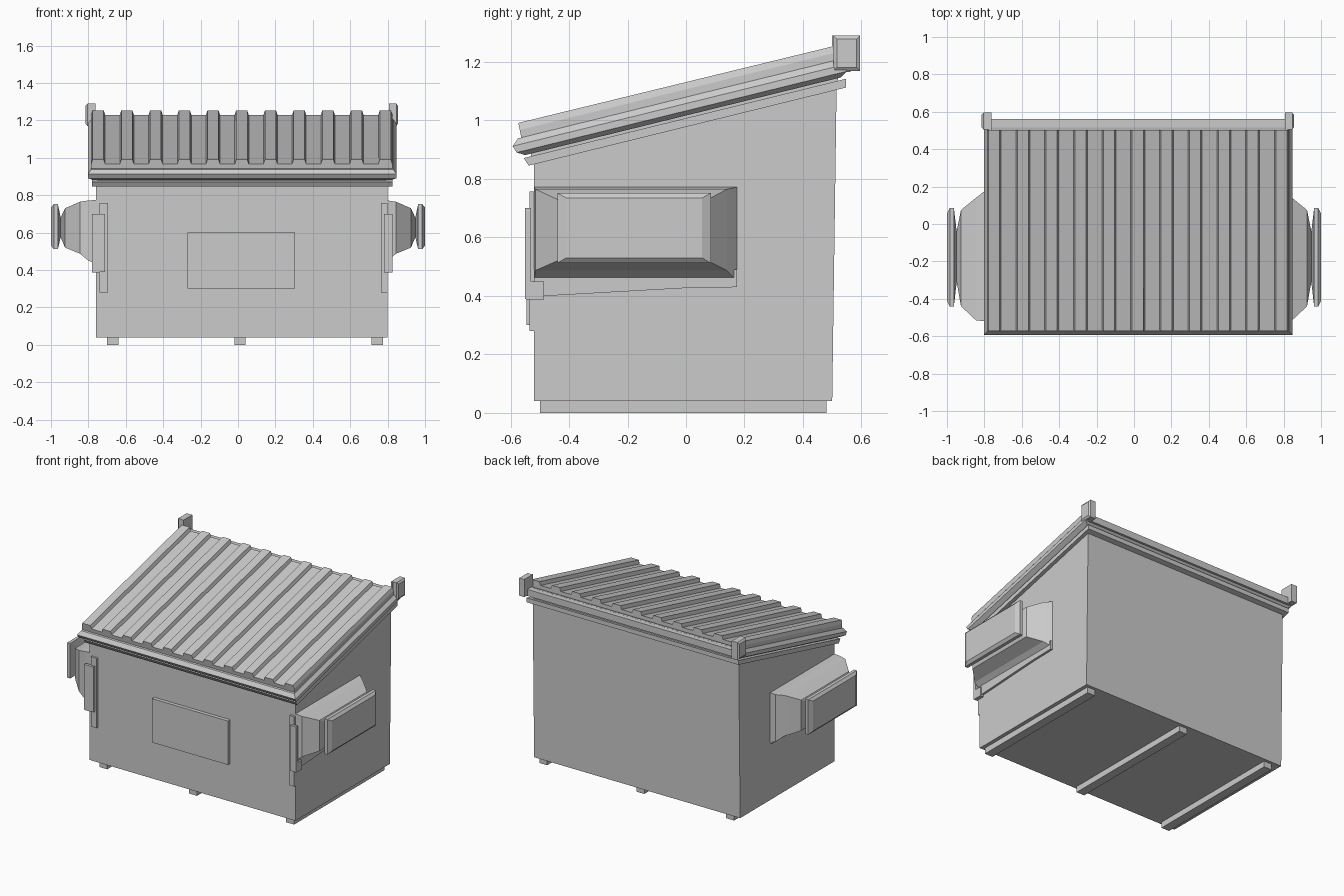
import bpy, bmesh


def finish(name, bm):
    bmesh.ops.recalc_face_normals(bm, faces=bm.faces)
    me = bpy.data.meshes.new(name)
    bm.to_mesh(me)
    bm.free()
    ob = bpy.data.objects.new(name, me)
    bpy.context.collection.objects.link(ob)
    return ob


def loft(name, rings):
    """Skin a list of equal-length point rings and cap both ends."""
    bm = bmesh.new()
    vs = [[bm.verts.new(p) for p in r] for r in rings]
    n = len(rings[0])
    for a, b in zip(vs, vs[1:]):
        for i in range(n):
            j = (i + 1) % n
            bm.faces.new((a[i], a[j], b[j], b[i]))
    bm.faces.new(vs[0])
    bm.faces.new(vs[-1])
    return finish(name, bm)


def box(name, x0, x1, y0, y1, z0, z1):
    return loft(name, [[(x0, y0, z), (x1, y0, z), (x1, y1, z), (x0, y1, z)] for z in (z0, z1)])


def extrude_x(name, x0, x1, yz):
    return loft(name, [[(x, y, z) for y, z in yz] for x in (x0, x1)])


def slope(y):
    return 0.983 + 0.246 * y


def sloped_layers(name, layers):
    """Stack rectangles (x0, x1, y0, y1, height above the sloping body top)."""
    return loft(name, [[(x, y, slope(y) + h) for x, y in
                        ((x0, y0), (x1, y0), (x1, y1), (x0, y1))]
                       for x0, x1, y0, y1, h in layers])


# Container with sloping top
extrude_x("body", -0.76, 0.80, [(-0.52, 0.04), (0.50, 0.04), (0.515, 1.11), (-0.52, 0.855)])

# Floor skids
for x in (-0.70, -0.02, 0.715):
    box("skid", x, x + 0.06, -0.50, 0.48, 0, 0.04)

# Rim flange around the opening
sloped_layers("rim", [(-0.78, 0.825, -0.538, 0.548, -0.005), (-0.78, 0.825, -0.555, 0.548, 0.025)])

# Lid: neck inside the gap, then the overhanging edge
sloped_layers("lid_seat", [(-0.75, 0.79, -0.53, 0.52, 0.02), (-0.75, 0.79, -0.53, 0.52, 0.06)])
sloped_layers("lid_edge", [(-0.775, 0.82, -0.55, 0.53, 0.034),
                           (-0.803, 0.848, -0.579, 0.55, 0.050),
                           (-0.803, 0.848, -0.593, 0.54, 0.075),
                           (-0.785, 0.83, -0.575, 0.53, 0.097)])

# Corrugated lid sheet: rib profile across x, swept up the slope
profile = [(-0.785, 0.09)]
for i in range(11):
    x = -0.785 + i * 0.1535
    profile += [(x, 0.123), (x + 0.008, 0.147), (x + 0.067, 0.147), (x + 0.075, 0.123)]
profile.append((0.825, 0.09))
rings = []
for y, lean in ((-0.562, -0.2), (0.503, 0)):
    rings.append([(x, y + lean * (h - 0.09), slope(y) + h) for x, h in profile])
loft("lid_ribs", rings)

# Hinge bar and end brackets
box("hinge_bar", -0.78, 0.83, 0.515, 0.562, 1.165, 1.21)
for a, b in ((-0.775, -0.815), (0.82, 0.855)):
    ring = lambda x, d: [(x, 0.505 + d, 1.17 + d), (x, 0.595 - d, 1.17 + d),
                         (x, 0.595 - d, 1.29 - d), (x, 0.505 + d, 1.29 - d)]
    loft("hinge_bracket", [ring(a, 0), ring(a + (b - a) * 0.75, 0), ring(b, 0.012)])
    s = 1 if b > 0 else -1
    box("bracket_flange", min(a, a - s * 0.012), max(a, a - s * 0.012), 0.50, 0.595, 1.17, 1.29)

# Side lifting pockets: (|x|, y0, y1, z0, z1)
sections = [(0.75, -0.52, 0.175, 0.43, 0.775), (0.80, -0.52, 0.175, 0.45, 0.772),
            (0.845, -0.515, 0.14, 0.487, 0.765), (0.925, -0.44, 0.075, 0.52, 0.73),
            (0.948, -0.31, -0.04, 0.575, 0.68)]
plate = [(0.948, -0.31, -0.04, 0.575, 0.68), (0.963, -0.44, 0.085, 0.512, 0.752),
         (0.985, -0.44, 0.085, 0.512, 0.752), (1.0, -0.41, 0.055, 0.53, 0.735)]
for s in (-1, 1):
    for name, secs in (("lift_pocket", sections), ("lift_plate", plate)):
        loft(name, [[(s * x, y0, z0), (s * x, y1, z0), (s * x, y1, z1), (s * x, y0, z1)]
                    for x, y0, y1, z0, z1 in secs])
    # Gusset under the pocket
    wall = -0.76 if s < 0 else 0.80
    extrude_x("pocket_gusset", wall - s * 0.01, wall + s * 0.015,
              [(-0.52, 0.49), (0.175, 0.49), (0.175, 0.43), (0.0, 0.427), (-0.48, 0.40), (-0.52, 0.40)])

# Front corner straps and guards
for sx, gx in (((-0.74, -0.695), (-0.78, -0.71)), ((0.765, 0.80), (0.78, 0.825))):
    box("corner_strap", *sx, -0.535, -0.515, 0.28, 0.757)
    box("corner_guard", *gx, -0.55, -0.53, 0.30 + 0.09, 0.70)
for x0, x1 in ((-0.78, -0.74), (0.78, 0.825)):
    box("corner_block", x0, x1, -0.547, -0.485, 0.387, 0.45)

# Raised front panel
box("front_panel", -0.27, 0.305, -0.545, -0.515, 0.30, 0.60)
